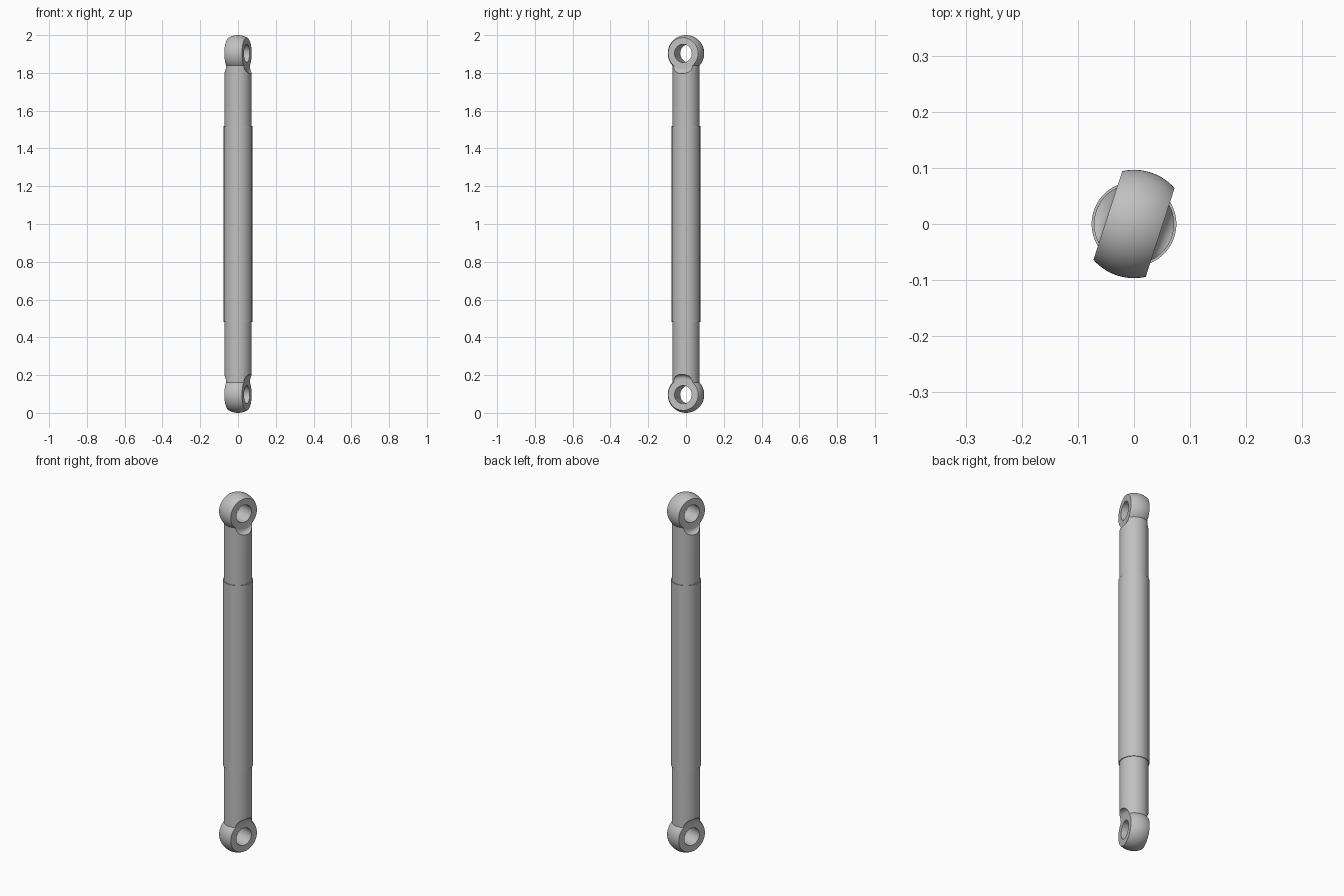
import bpy
import bmesh
from math import sin, cos, pi, radians, sqrt, acos
from mathutils import Matrix

if "Cube" in bpy.data.objects:
    bpy.data.objects.remove(bpy.data.objects["Cube"])

HEIGHT = 2.0
BALL = 0.0965        # radius of the rounded ends
END = 0.0715         # shaft radius near the ends
GRIP = 0.0755        # slightly thicker middle
GRIP_HALF = 0.518    # half length of the middle
FLAT = 0.049         # distance of the eye faces from the axis
FACE = sqrt(BALL ** 2 - FLAT ** 2)
FILLET = 0.025
HOLE = 0.048
TURN = radians(-18)  # eye axis turned from +x

steel = bpy.data.materials.new("grey steel")
steel.use_nodes = True
grey = (0.53, 0.53, 0.53, 1)
steel.diffuse_color = grey
steel.node_tree.nodes["Principled BSDF"].inputs["Base Color"].default_value = grey


def lathe(name, profile, matrix, steps=96):
    """Revolve (radius, height) points around z into a closed solid."""
    bm = bmesh.new()
    verts = [bm.verts.new((r, 0, h)) for r, h in profile]
    edges = [bm.edges.new(pair) for pair in zip(verts, verts[1:])]
    bmesh.ops.spin(bm, geom=verts + edges, cent=(0, 0, 0), axis=(0, 0, 1),
                   angle=2 * pi, steps=steps)
    bmesh.ops.remove_doubles(bm, verts=bm.verts, dist=1e-5)
    bmesh.ops.recalc_face_normals(bm, faces=bm.faces)
    mesh = bpy.data.meshes.new(name)
    bm.to_mesh(mesh)
    bm.free()
    mesh.materials.append(steel)
    obj = bpy.data.objects.new(name, mesh)
    obj.matrix_world = matrix
    bpy.context.collection.objects.link(obj)
    return obj


# Rod: ball end running into the shaft, mirrored about the middle
centre = HEIGHT / 2 - BALL
sweep = pi - acos(sqrt(BALL ** 2 - END ** 2) / BALL)
half = [(BALL * sin(sweep * i / 32), centre + BALL * cos(sweep * i / 32))
        for i in range(33)]
half += [(END, GRIP_HALF), (GRIP, GRIP_HALF)]
rod = lathe("rod", half + [(r, -h) for r, h in reversed(half)],
            Matrix.Translation((0, 0, HEIGHT / 2)))

# Cutters: flat face with a rounded scoop into the shaft, and the pin hole
scoop = [(0, FLAT)]
scoop += [(FACE + FILLET * sin(a), FLAT + FILLET * (1 - cos(a)))
          for a in (pi / 2 * i / 12 for i in range(13))]
scoop += [(FACE + FILLET, 0.15), (0, 0.15)]
pin = [(0, -0.2), (HOLE, -0.2), (HOLE, 0.2), (0, 0.2)]

cutters = []
for end, z in (("lower", BALL), ("upper", HEIGHT - BALL)):
    for name, profile, side in (("left_scoop", scoop, 1),
                                ("right_scoop", scoop, -1),
                                ("pin_hole", pin, 1)):
        matrix = (Matrix.Translation((0, 0, z)) @ Matrix.Rotation(TURN, 4, "Z")
                  @ Matrix.Rotation(side * pi / 2, 4, "Y"))
        cutter = lathe(end + "_" + name, profile, matrix, 64)
        cutter.hide_render = True
        cutters.append(cutter)
        cut = rod.modifiers.new(cutter.name, "BOOLEAN")
        cut.operation = "DIFFERENCE"
        cut.solver = "EXACT"
        cut.object = cutter

# Apply the cuts and smooth the rounded surfaces
bpy.ops.object.select_all(action="DESELECT")
rod.select_set(True)
bpy.context.view_layer.objects.active = rod
for modifier in list(rod.modifiers):
    bpy.ops.object.modifier_apply(modifier=modifier.name)
for cutter in cutters:
    bpy.data.objects.remove(cutter)
bpy.ops.object.shade_smooth_by_angle(angle=radians(30))
